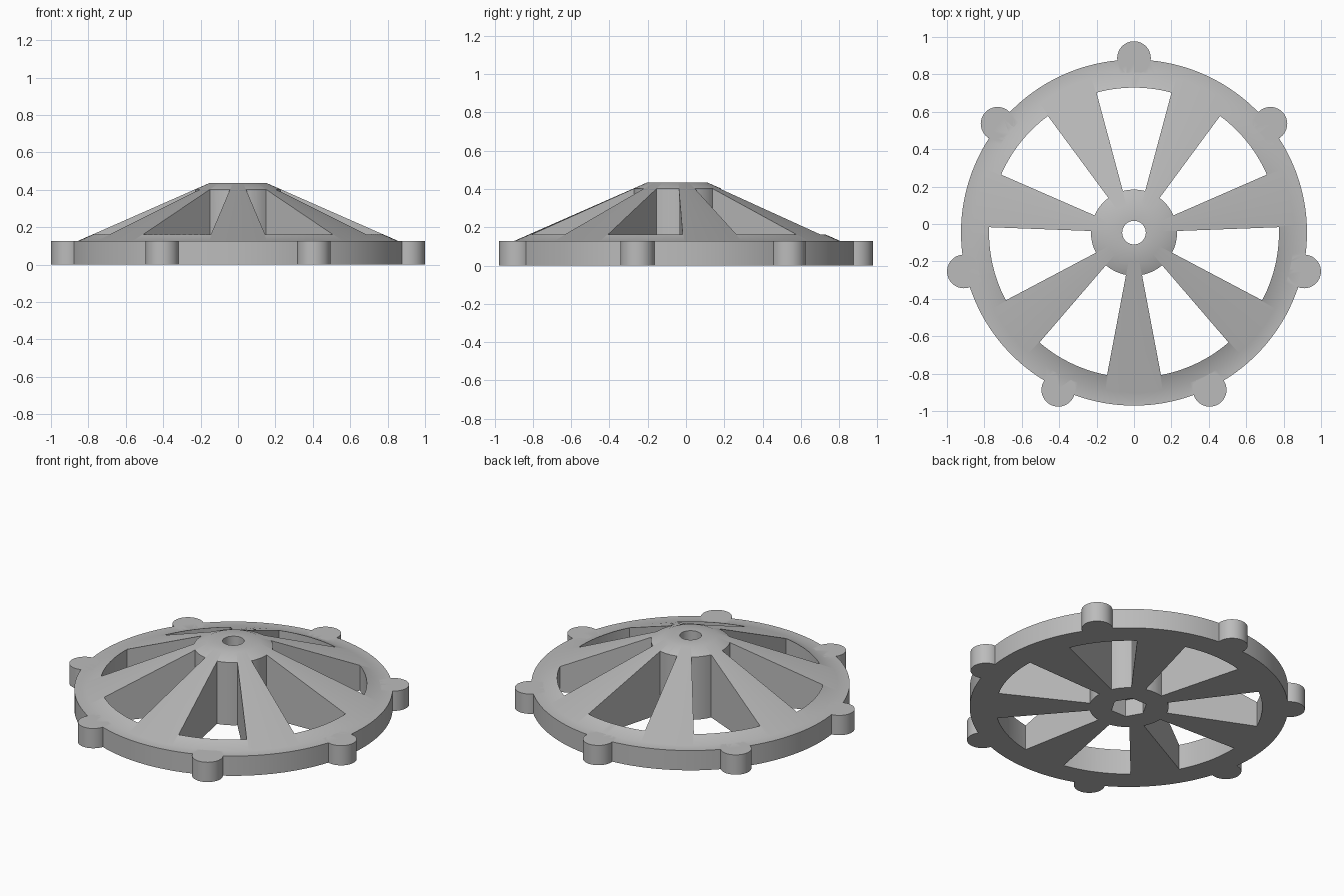
import bpy, bmesh, math
from mathutils import Matrix

cube = bpy.data.objects.get("Cube")
if cube:
    bpy.data.objects.remove(cube, do_unlink=True)

COUNT = 7
CENTER_Y = -0.046
STEP = 2 * math.pi / COUNT
ANGLES = [math.pi / 2 + i * STEP for i in range(COUNT)]

grey = bpy.data.materials.new("plain grey")
grey.use_nodes = True
grey.diffuse_color = (0.5, 0.5, 0.5, 1)
grey.node_tree.nodes["Principled BSDF"].inputs["Base Color"].default_value = (0.5, 0.5, 0.5, 1)


def make_object(name, bm):
    bmesh.ops.recalc_face_normals(bm, faces=bm.faces)
    mesh = bpy.data.meshes.new(name)
    bm.to_mesh(mesh)
    bm.free()
    mesh.materials.append(grey)
    obj = bpy.data.objects.new(name, mesh)
    bpy.context.collection.objects.link(obj)
    obj.location.y = CENTER_Y
    return obj


def add_prism(bm, points, low, high):
    bottom = bm.faces.new([bm.verts.new((x, y, low)) for x, y in points])
    top = bmesh.ops.extrude_face_region(bm, geom=[bottom])["geom"]
    verts = [v for v in top if isinstance(v, bmesh.types.BMVert)]
    bmesh.ops.translate(bm, verts=verts, vec=(0, 0, high - low))


def arc(radius, start, end, steps):
    return [(radius * math.cos(start + (end - start) * i / steps),
             radius * math.sin(start + (end - start) * i / steps)) for i in range(steps + 1)]


def lathe(profile, segments):
    bm = bmesh.new()
    rings = [[bm.verts.new((x, y, z)) for x, y in arc(r, 0, 2 * math.pi, segments)[:-1]]
             for r, z in profile]
    for a, b in zip(rings, rings[1:] + rings[:1]):
        for i in range(segments):
            j = (i + 1) % segments
            bm.faces.new((a[i], a[j], b[j], b[i]))
    return bm


def boolean(target, other, operation):
    mod = target.modifiers.new(operation, "BOOLEAN")
    mod.operation = operation
    mod.solver = "EXACT"
    mod.object = other
    bpy.context.view_layer.objects.active = target
    bpy.ops.object.modifier_apply(modifier=mod.name)
    bpy.data.objects.remove(other, do_unlink=True)


# Conical wheel body with a flat outer rim and a centre bore
profile = [(0.063, 0), (0.925, 0), (0.925, 0.127), (0.855, 0.127), (0.155, 0.435), (0.063, 0.435)]
wheel = make_object("handwheel", lathe(profile, 140))

# Round grip lugs around the rim
bm = bmesh.new()
for a in ANGLES:
    bmesh.ops.create_cone(bm, cap_ends=True, segments=40, radius1=0.09, radius2=0.09, depth=0.127,
                          matrix=Matrix.Translation((0.933 * math.cos(a), 0.933 * math.sin(a), 0.0635)))
boolean(wheel, make_object("grip_lugs", bm), "UNION")

# Wedge openings between the spokes, and the hexagonal socket underneath
bm = bmesh.new()
half = math.radians(15)
for a in ANGLES:
    add_prism(bm, arc(0.23, a - half, a + half, 8) + arc(0.775, a + half, a - half, 14), -0.1, 0.6)
add_prism(bm, arc(0.107, 0, 2 * math.pi, 6)[:-1], -0.1, 0.11)
cutter = make_object("opening_cutter", bm)
cutter.hide_render = True
boolean(wheel, cutter, "DIFFERENCE")

# Smooth round surfaces, keep hard edges
bpy.ops.object.select_all(action="DESELECT")
wheel.select_set(True)
bpy.context.view_layer.objects.active = wheel
bpy.ops.object.shade_smooth_by_angle(angle=math.radians(30))
